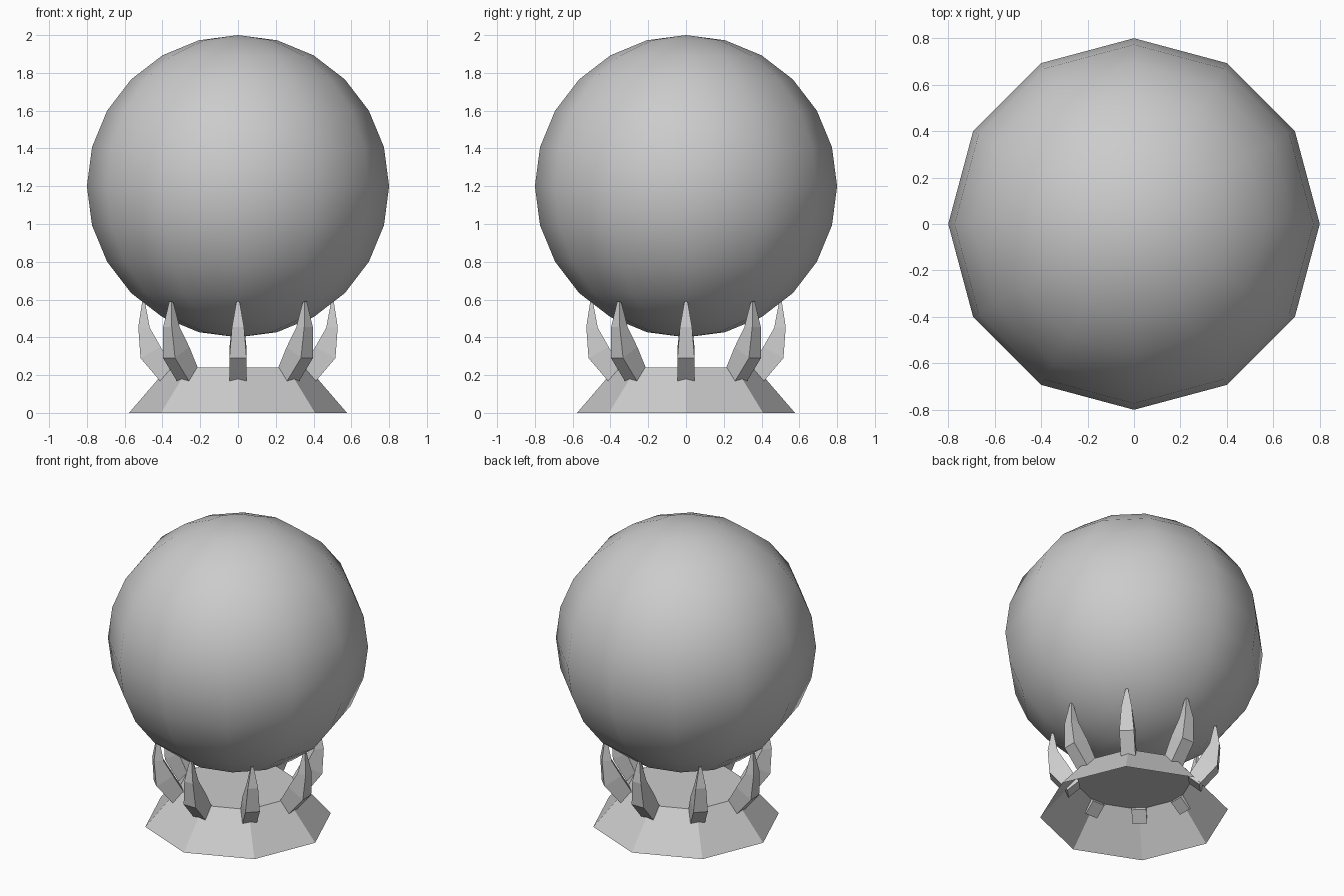
import bpy, bmesh, math
from mathutils import Matrix

if "Cube" in bpy.data.objects:
    bpy.data.objects.remove(bpy.data.objects["Cube"])


def make_object(name, bm):
    mesh = bpy.data.meshes.new(name)
    bmesh.ops.recalc_face_normals(bm, faces=bm.faces)
    bm.to_mesh(mesh)
    bm.free()
    obj = bpy.data.objects.new(name, mesh)
    bpy.context.collection.objects.link(obj)
    return obj


# Crystal ball: smooth shaded low-poly sphere
bpy.ops.mesh.primitive_uv_sphere_add(segments=12, ring_count=12, radius=0.8, location=(0, 0, 1.2))
ball = bpy.context.object
ball.name = "ball"
bpy.ops.object.shade_smooth()

# Base: octagonal flared stand, closed on top and open underneath
SIDES = 8
bm = bmesh.new()
rings = []
for r, z in ((0.577, 0.0), (0.37, 0.24)):
    rings.append([bm.verts.new((r * math.cos(i * math.tau / SIDES),
                                r * math.sin(i * math.tau / SIDES), z)) for i in range(SIDES)])
for i in range(SIDES):
    j = (i + 1) % SIDES
    bm.faces.new((rings[0][i], rings[0][j], rings[1][j], rings[1][i]))
bm.faces.new(rings[1])
make_object("base", bm)

# Claw sections: outer (r, z), inner (r, z), half width
SECTIONS = [
    ((0.405, 0.16), (0.335, 0.22), 0.045),
    ((0.516, 0.29), (0.41, 0.35), 0.045),
    ((0.528, 0.455), (0.467, 0.45), 0.032),
    ((0.507, 0.59), (0.492, 0.585), 0.008),
]


def add_claw(index):
    bm = bmesh.new()
    loops = []
    for (ro, zo), (ri, zi), w in SECTIONS:
        loops.append([bm.verts.new(p) for p in
                      ((ro, -w, zo), (ro, w, zo), (ri, w, zi), (ri, -w, zi))])
    for a, b in zip(loops, loops[1:]):
        for i in range(4):
            j = (i + 1) % 4
            bm.faces.new((a[i], a[j], b[j], b[i]))
    bm.faces.new(loops[0][::-1])
    bm.faces.new(loops[-1])
    bm.transform(Matrix.Rotation(index * math.tau / SIDES, 4, 'Z'))
    make_object(f"claw_{index + 1}", bm)


# Eight claws, one on each corner of the base
for k in range(SIDES):
    add_claw(k)
